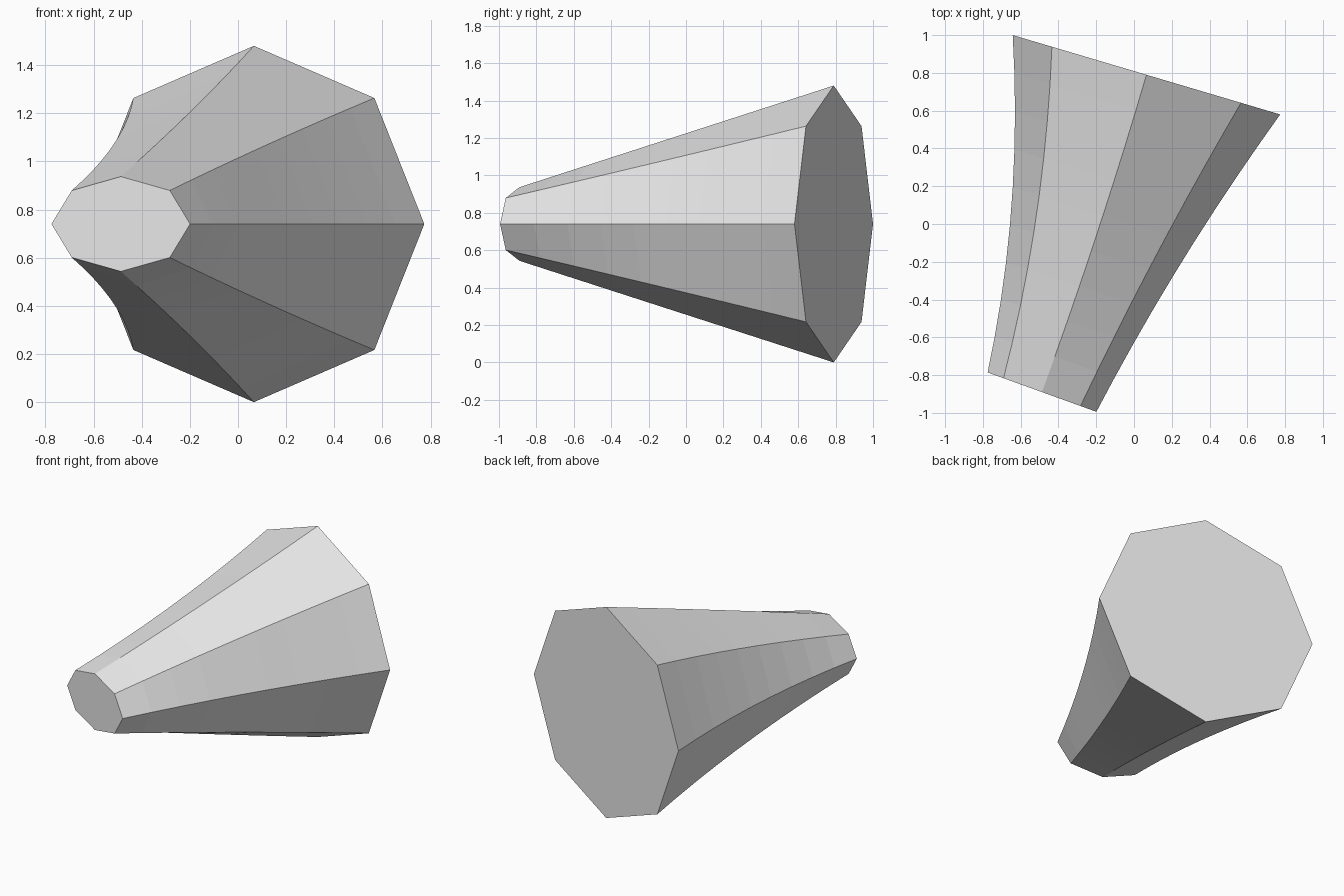
import bpy, bmesh, math
from mathutils import Vector

if "Cube" in bpy.data.objects:
    bpy.data.objects.remove(bpy.data.objects["Cube"], do_unlink=True)

SIDES, STEPS = 8, 9

# Plain grey material
grey = bpy.data.materials.new("light_grey")
grey.use_nodes = True
colour = (0.8, 0.8, 0.8, 1)
grey.diffuse_color = colour
grey.node_tree.nodes["Principled BSDF"].inputs["Base Color"].default_value = colour

# End rings: centre, half-width vector, half-height
small_centre, big_centre = Vector((-0.487, -0.89, 0.74)), Vector((0.066, 0.79, 0.74))
small_side, big_side = Vector((0.288, -0.104, 0)), Vector((0.708, -0.21, 0))
small_height, big_height = 0.197, 0.74


def ring(bm, t):
    """One octagonal section of the tapered, gently curved body."""
    bulge = 4 * t * (1 - t)
    centre = small_centre.lerp(big_centre, t) + Vector((0.015 * bulge, 0, 0))
    side = small_side.lerp(big_side, t)
    side -= side.normalized() * 0.047 * bulge
    height = small_height + (big_height - small_height) * t
    verts = []
    for i in range(SIDES):
        a = math.tau * i / SIDES
        verts.append(bm.verts.new(centre + side * math.cos(a) + Vector((0, 0, height * math.sin(a)))))
    return verts


# Body lofted through the rings and capped at both ends
bm = bmesh.new()
rings = [ring(bm, k / STEPS) for k in range(STEPS + 1)]
for a, b in zip(rings, rings[1:]):
    for i in range(SIDES):
        j = (i + 1) % SIDES
        bm.faces.new((a[i], a[j], b[j], b[i]))
bm.faces.new(rings[0])
bm.faces.new(rings[-1])
bmesh.ops.recalc_face_normals(bm, faces=bm.faces)
mesh = bpy.data.meshes.new("tapered_body")
bm.to_mesh(mesh)
bm.free()
mesh.materials.append(grey)
body = bpy.data.objects.new("tapered_body", mesh)
bpy.context.collection.objects.link(body)
